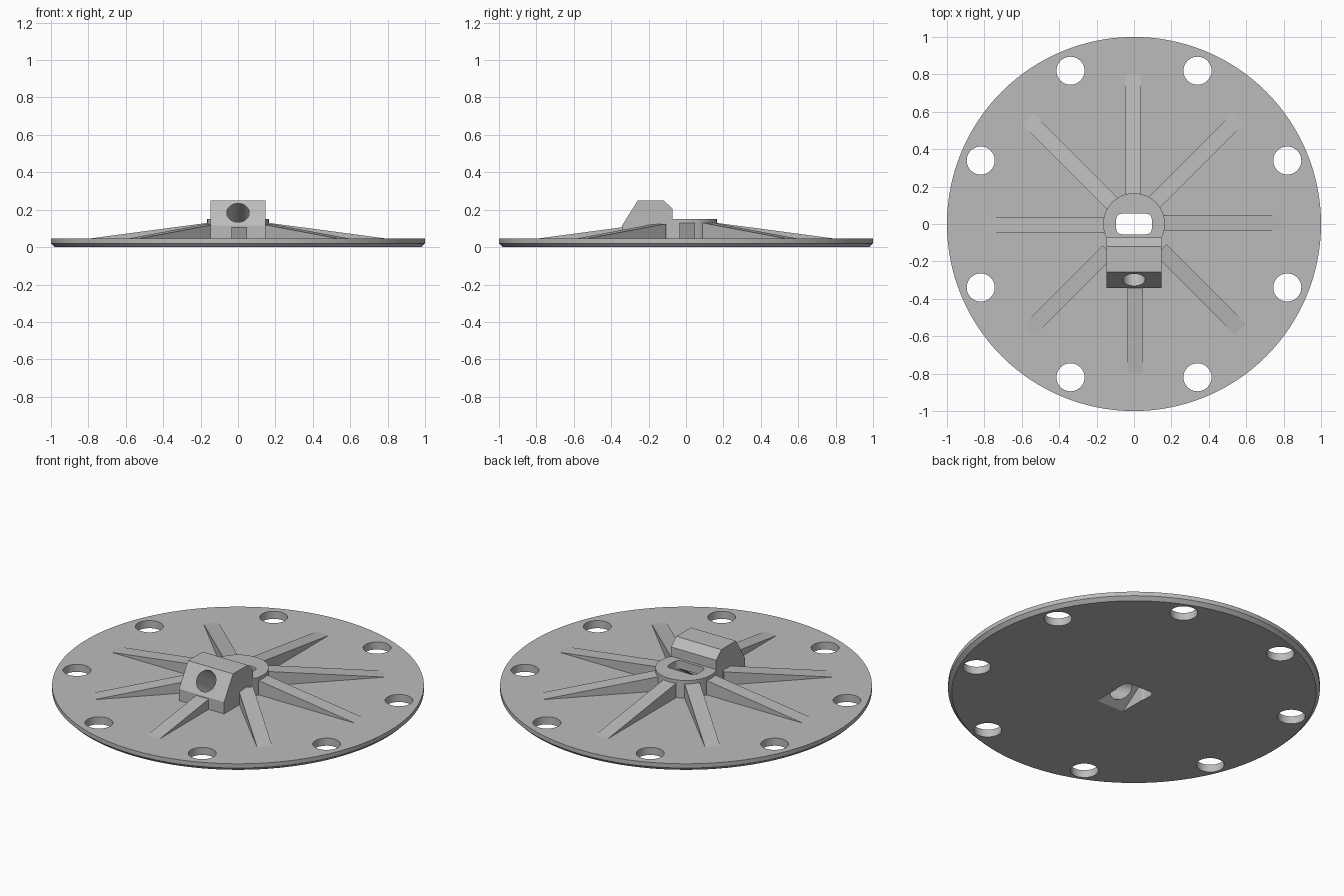
import bpy
import bmesh
from math import pi, sin, cos, radians
from mathutils import Matrix, Vector

cube = bpy.data.objects.get("Cube")
if cube:
    bpy.data.objects.remove(cube)

grey = bpy.data.materials.new("plain_grey")
grey.use_nodes = True
colour = (0.5, 0.5, 0.5, 1)
grey.diffuse_color = colour
grey.node_tree.nodes["Principled BSDF"].inputs["Base Color"].default_value = colour


def make(name, bm):
    bmesh.ops.recalc_face_normals(bm, faces=bm.faces)
    mesh = bpy.data.meshes.new(name)
    bm.to_mesh(mesh)
    bm.free()
    mesh.materials.append(grey)
    obj = bpy.data.objects.new(name, mesh)
    bpy.context.collection.objects.link(obj)
    return obj


def prism(name, points, depth):
    """Extrude a closed outline, given as 3D points, along a vector."""
    bm = bmesh.new()
    face = bm.faces.new([bm.verts.new(p) for p in points])
    new = bmesh.ops.extrude_face_region(bm, geom=[face])["geom"]
    verts = [v for v in new if isinstance(v, bmesh.types.BMVert)]
    bmesh.ops.translate(bm, verts=verts, vec=depth)
    return make(name, bm)


def rod(name, radius, low, high, sides=64, low_radius=None):
    bm = bmesh.new()
    bmesh.ops.create_cone(bm, cap_ends=True, segments=sides,
                          radius1=low_radius or radius, radius2=radius,
                          depth=high - low,
                          matrix=Matrix.Translation((0, 0, (low + high) / 2)))
    return make(name, bm)


def side_prism(name, outline, half_width):
    return prism(name, [(-half_width, y, z) for y, z in outline],
                 (2 * half_width, 0, 0))


def cut(obj, cutters):
    for cutter in cutters:
        mod = obj.modifiers.new(cutter.name, 'BOOLEAN')
        mod.operation = 'DIFFERENCE'
        mod.solver = 'EXACT'
        mod.object = cutter
    activate(obj)
    for mod in list(obj.modifiers):
        bpy.ops.object.modifier_apply(modifier=mod.name)


def activate(obj):
    bpy.ops.object.select_all(action='DESELECT')
    obj.select_set(True)
    bpy.context.view_layer.objects.active = obj


# Base disc with a chamfered lower rim
bm = bmesh.new()
rings = []
for radius, z in ((0.98, 0), (1, 0.02), (1, 0.045)):
    rings.append([bm.verts.new((radius * cos(a), radius * sin(a), z))
                  for a in (2 * pi * i / 128 for i in range(128))])
bm.faces.new(rings[0])
bm.faces.new(rings[-1])
for lower, upper in zip(rings, rings[1:]):
    for i in range(128):
        j = (i + 1) % 128
        bm.faces.new((lower[i], lower[j], upper[j], upper[i]))
base_disc = make("base_disc", bm)

# Central hub and wedge-fronted block
hub = rod("hub", 0.165, 0.03, 0.15)
block = side_prism("angled_block", [
    (-0.342, 0.03), (-0.342, 0.115), (-0.257, 0.25),
    (-0.12, 0.25), (-0.072, 0.205), (-0.072, 0.03)], 0.148)

# Cutters: rim holes, hub slot, underside channel and slanted bore
holes = []
for i in range(8):
    a = radians(22.5 + 45 * i)
    hole = rod("hole_cutter", 0.075, -0.1, 0.2, 40)
    hole.location = (0.887 * cos(a), 0.887 * sin(a), 0)
    holes.append(hole)

corner = 0.03
slot_outline = []
for k, (sx, sy) in enumerate(((1, 1), (-1, 1), (-1, -1), (1, -1))):
    for step in range(7):
        a = pi / 2 * (k + step / 6)
        slot_outline.append((sx * (0.095 - corner) + corner * cos(a),
                             sy * (0.055 - corner) + corner * sin(a), -0.1))
slot = prism("slot_cutter", slot_outline, (0, 0, 0.4))

channel = side_prism("channel_cutter", [
    (-0.2, -0.02), (-0.2, 0), (-0.055, 0.1), (0, 0.1), (0, -0.02)], 0.09)

bore = rod("bore_cutter", 0.06, -0.34, 0.1, 48)
out = Vector((0, -0.135, 0.085))
bore.rotation_mode = 'QUATERNION'
bore.rotation_quaternion = out.to_track_quat('Z', 'Y')
bore.location = (0, -0.299, 0.184)
bpy.context.view_layer.update()

cut(base_disc, holes + [slot, channel, bore])
cut(hub, [slot, channel, bore])
cut(block, [channel, bore])
for cutter in holes + [slot, channel, bore]:
    bpy.data.objects.remove(cutter)

# Eight sloping ribs, starting outside the block at the front
starts = {5: 0.2, 6: 0.33, 7: 0.2}
for i in range(8):
    start = starts.get(i, 0.16)
    top = 0.13 - 0.133 * (start - 0.16)
    rib = prism("rib_%d" % (i + 1),
                [(start, -0.036, 0.03), (start, -0.036, top), (0.912, -0.036, 0.03)],
                (0, 0.083, 0))
    rib.rotation_euler.z = radians(45 * i)

# Smooth the round walls, keeping edges sharp
for obj in (base_disc, hub, block):
    activate(obj)
    bpy.ops.object.shade_smooth_by_angle(angle=radians(30))
